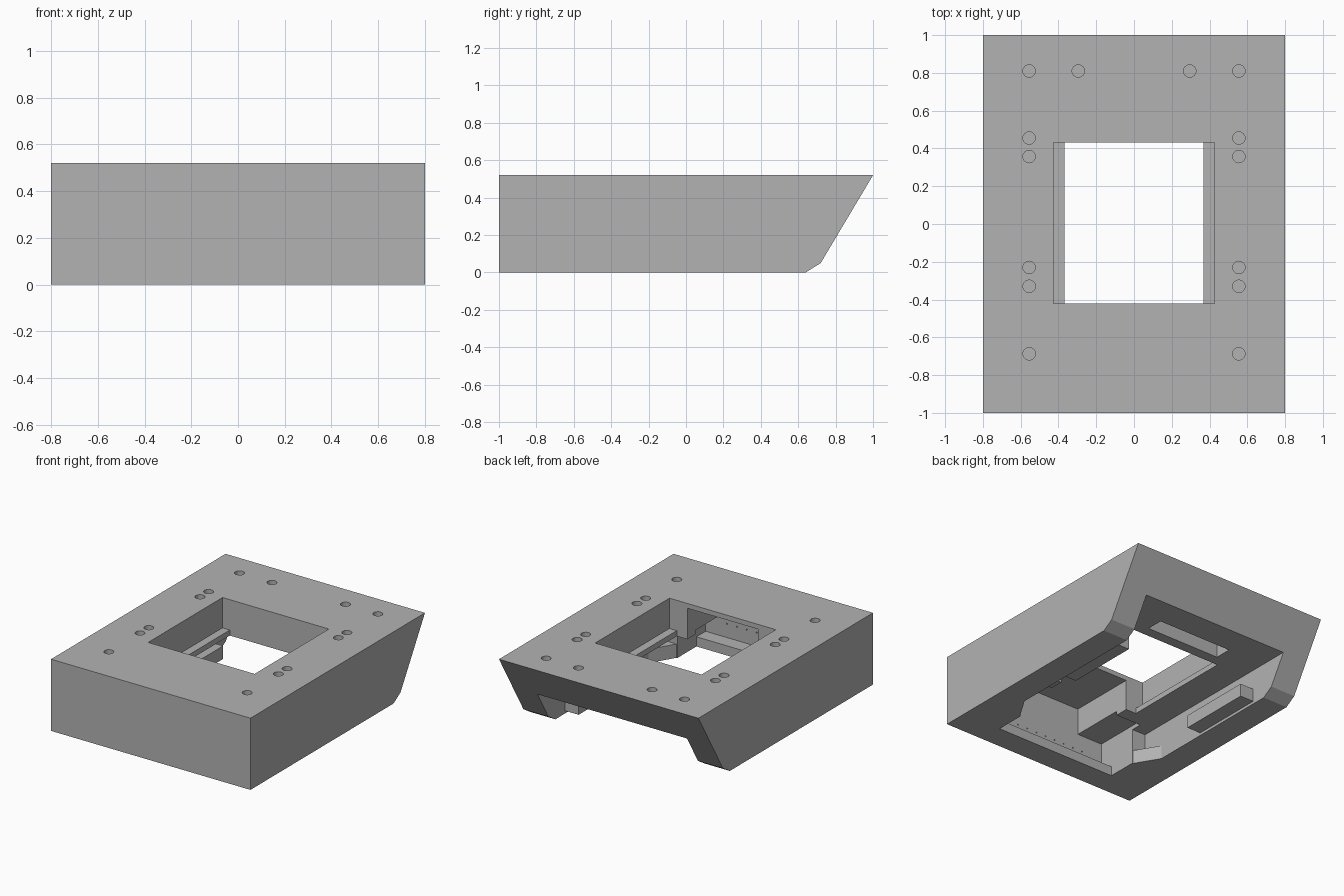
import bpy, bmesh
from mathutils import Matrix

old = bpy.data.objects.get("Cube")
if old:
    bpy.data.objects.remove(old, do_unlink=True)

grey = bpy.data.materials.new("plain grey")
grey.use_nodes = True
GREY = (0.45, 0.45, 0.45, 1)
grey.diffuse_color = GREY
grey.node_tree.nodes["Principled BSDF"].inputs["Base Color"].default_value = GREY


def finish(name, bm):
    bmesh.ops.recalc_face_normals(bm, faces=bm.faces)
    mesh = bpy.data.meshes.new(name)
    bm.to_mesh(mesh)
    bm.free()
    mesh.materials.append(grey)
    obj = bpy.data.objects.new(name, mesh)
    bpy.context.collection.objects.link(obj)
    return obj


def box(name, xs, ys, zs):
    bm = bmesh.new()
    bmesh.ops.create_cube(bm, size=1)
    for v in bm.verts:
        v.co = [r[0] if c < 0 else r[1] for c, r in zip(v.co, (xs, ys, zs))]
    return finish(name, bm)


def prism(name, points, offset):
    bm = bmesh.new()
    face = bm.faces.new([bm.verts.new(p) for p in points])
    new = bmesh.ops.extrude_face_region(bm, geom=[face])["geom"]
    bmesh.ops.translate(bm, vec=offset, verts=[g for g in new if isinstance(g, bmesh.types.BMVert)])
    return finish(name, bm)


def pin(radius, depth, place, axis="Z", sides=24):
    bm = bmesh.new()
    turn = Matrix.Rotation(1.5708, 4, "X") if axis == "Y" else Matrix()
    bmesh.ops.create_cone(bm, cap_ends=True, segments=sides, radius1=radius, radius2=radius,
                          depth=depth, matrix=Matrix.Translation(place) @ turn)
    return finish("hole_cutter", bm)


# Body: side profile with slanted back, extruded across the width
profile = [(-1, 0), (0.64, 0), (0.72, 0.05), (1, 0.52), (-1, 0.52)]
body = prism("housing_body", [(-0.8, y, z) for y, z in profile], (1.6, 0, 0))

# Cutters: underside cavity, front compartment, channel, slot and window
cutters = [
    box("cavity_cutter", (-0.6, 0.6), (-0.6, 1.2), (-0.1, 0.26)),
    box("compartment_cutter", (-0.49, 0.49), (-0.925, -0.52), (-0.1, 0.29)),
    box("channel_cutter", (-0.284, 0.284), (-0.925, -0.4), (0.2, 0.485)),
    box("slot_cutter", (-0.3, 0.3), (0.51, 0.635), (0.2, 0.4)),
    box("window_cutter", (-0.427, 0.427), (-0.42, 0.432), (0.2, 0.6)),
]

# Blind screw holes in the top
holes = [(0.555, y) for y in (0.81, 0.455, 0.357, -0.23, -0.33, -0.687)] + [(0.295, 0.81)]
for x, y in holes:
    for side in (-1, 1):
        cutters.append(pin(0.033, 0.24, (side * x, y, 0.52)))

# Row of pinholes on the inner front wall
for i in range(9):
    cutters.append(pin(0.005, 0.04, (0.32 - i * 0.08, -0.925, 0.17), "Y", 8))

for cutter in cutters:
    cutter.hide_render = True
    mod = body.modifiers.new("cut", "BOOLEAN")
    mod.operation = "DIFFERENCE"
    mod.solver = "EXACT"
    mod.object = cutter

# Bake the cuts and drop the cutters
bpy.context.view_layer.update()
graph = bpy.context.evaluated_depsgraph_get()
cut_mesh = bpy.data.meshes.new_from_object(body.evaluated_get(graph))
body.modifiers.clear()
body.data = cut_mesh
for cutter in cutters:
    bpy.data.objects.remove(cutter, do_unlink=True)

# Lip along the bottom of the front wall
box("front_lip", (-0.495, 0.495), (-0.93, -0.82), (0, 0.07))

# Window ledges, side rails and corner gussets, mirrored
for side, label in ((1, "left"), (-1, "right")):
    box(label + "_window_ledge", sorted((side * 0.368, side * 0.432)), (-0.42, 0.432), (0.26, 0.3))
    box(label + "_side_rail", sorted((side * 0.49, side * 0.605)), (-0.025, 0.53), (0.02, 0.115))
    prism(label + "_corner_gusset",
          [(side * 0.605, -0.61, 0), (side * 0.49, -0.61, 0), (side * 0.605, -0.42, 0)], (0, 0, 0.1))
